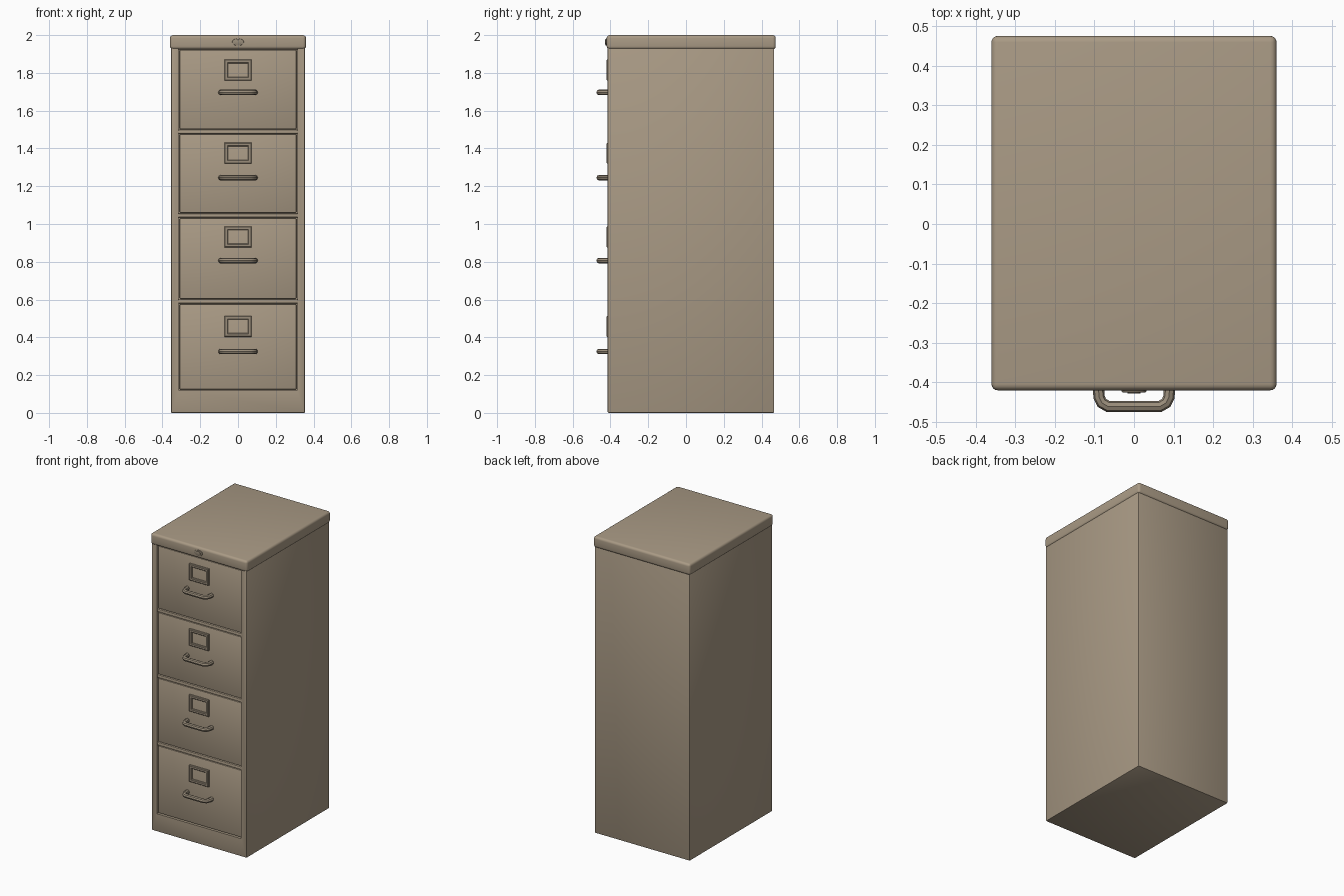
import bpy, bmesh, math
from mathutils import Matrix

if "Cube" in bpy.data.objects:
    bpy.data.objects.remove(bpy.data.objects["Cube"])


def material(name, rgb):
    m = bpy.data.materials.new(name)
    m.diffuse_color = (*rgb, 1)
    m.use_nodes = True
    m.node_tree.nodes["Principled BSDF"].inputs["Base Color"].default_value = m.diffuse_color
    return m


TAN = material("tan paint", (0.40, 0.325, 0.235))
METAL = material("dull bronze metal", (0.32, 0.265, 0.195))


def finish(ob, mat, bevel=0, segments=2):
    """Assign colour, apply bevel, smooth the shading."""
    ob.data.materials.clear()
    ob.data.materials.append(mat)
    bpy.ops.object.select_all(action='DESELECT')
    ob.select_set(True)
    bpy.context.view_layer.objects.active = ob
    if bevel:
        mod = ob.modifiers.new("bevel", 'BEVEL')
        mod.width, mod.segments = bevel, segments
        bpy.ops.object.modifier_apply(modifier=mod.name)
    bpy.ops.object.shade_smooth_by_angle(angle=math.radians(40))
    return ob


def from_bmesh(name, bm):
    bmesh.ops.recalc_face_normals(bm, faces=bm.faces)
    me = bpy.data.meshes.new(name)
    bm.to_mesh(me)
    bm.free()
    ob = bpy.data.objects.new(name, me)
    bpy.context.collection.objects.link(ob)
    return ob


def box(name, x, y, z):
    bm = bmesh.new()
    bmesh.ops.create_cube(bm, size=1)
    for v in bm.verts:
        v.co = [r[0] if c < 0 else r[1] for c, r in zip(v.co, (x, y, z))]
    return from_bmesh(name, bm)


def disc(name, rx, rz, y0, y1, z, mat, bevel):
    """Short elliptical cylinder facing the front."""
    bm = bmesh.new()
    bmesh.ops.create_cone(bm, cap_ends=True, segments=24, radius1=1, radius2=1, depth=1,
                          matrix=Matrix.Rotation(math.pi / 2, 4, 'X'))
    for v in bm.verts:
        v.co = (v.co.x * rx, y0 if v.co.y < 0 else y1, z + v.co.z * rz)
    return finish(from_bmesh(name, bm), mat, bevel)


# Cabinet body with the drawer opening cut into its front
body = box("cabinet_body", (-0.355, 0.355), (-0.415, 0.467), (0, 1.96))
finish(body, TAN, 0.006)
cutter = box("opening_cutter", (-0.314, 0.314), (-0.6, -0.385), (0.12, 1.93))
cutter.hide_render = True
cut = body.modifiers.new("opening", 'BOOLEAN')
cut.operation, cut.solver, cut.object = 'DIFFERENCE', 'EXACT', cutter
bpy.context.view_layer.objects.active = body
bpy.ops.object.modifier_apply(modifier=cut.name)
bpy.data.objects.remove(cutter)

# Top cap
finish(box("top_cap", (-0.36, 0.36), (-0.42, 0.475), (1.925, 2.0)), TAN, 0.016, 4)

# Rails between drawers
for i, z in enumerate((0.59, 1.045, 1.488)):
    finish(box(f"rail_{i + 1}", (-0.316, 0.316), (-0.411, -0.38), (z - 0.011, z + 0.011)), TAN, 0.006)


def label_holder(name, z):
    """Rectangular frame with a raised rim around a label opening."""
    bm = bmesh.new()
    rings = [(0.072, 0.056, -0.402), (0.072, 0.056, -0.416), (0.068, 0.052, -0.42),
             (0.056, 0.040, -0.42), (0.052, 0.036, -0.416), (0.052, 0.036, -0.402)]
    loops = [[bm.verts.new((sx * w, y, z + sz * h)) for sx, sz in ((-1, -1), (1, -1), (1, 1), (-1, 1))]
             for w, h, y in rings]
    for a, b in zip(loops, loops[1:] + loops[:1]):
        for k in range(4):
            bm.faces.new((a[k], a[(k + 1) % 4], b[(k + 1) % 4], b[k]))
    return finish(from_bmesh(name, bm), METAL)


def handle(name, z):
    """Bracket-shaped tube."""
    half = [(0.091, -0.402), (0.088, -0.438), (0.081, -0.452), (0.066, -0.4605)]
    path = [(-x, y) for x, y in half] + [(x, y) for x, y in reversed(half)]
    cu = bpy.data.curves.new(name, 'CURVE')
    cu.dimensions = '3D'
    cu.bevel_depth, cu.bevel_resolution, cu.use_fill_caps = 0.0145, 2, True
    sp = cu.splines.new('POLY')
    sp.points.add(len(path) - 1)
    for p, (x, y) in zip(sp.points, path):
        p.co = (x, y, z, 1)
    ob = bpy.data.objects.new(name, cu)
    bpy.context.collection.objects.link(ob)
    bpy.ops.object.select_all(action='DESELECT')
    ob.select_set(True)
    bpy.context.view_layer.objects.active = ob
    bpy.ops.object.convert(target='MESH')
    return finish(bpy.context.view_layer.objects.active, METAL)


# Drawers: (bottom, top, label centre, handle height)
drawers = [(0.124, 0.576, 0.458, 0.325), (0.604, 1.031, 0.932, 0.806),
           (1.059, 1.474, 1.375, 1.245), (1.502, 1.922, 1.815, 1.697)]
for i, (z0, z1, zl, zh) in enumerate(drawers, 1):
    finish(box(f"drawer_front_{i}", (-0.309, 0.309), (-0.408, -0.37), (z0, z1)), TAN, 0.005)
    label_holder(f"label_holder_{i}", zl)
    handle(f"handle_{i}", zh)

# Lock on the cap
disc("lock_collar", 0.031, 0.019, -0.425, -0.41, 1.963, METAL, 0.002)
disc("lock_plug", 0.017, 0.013, -0.428, -0.42, 1.963, METAL, 0.001)
